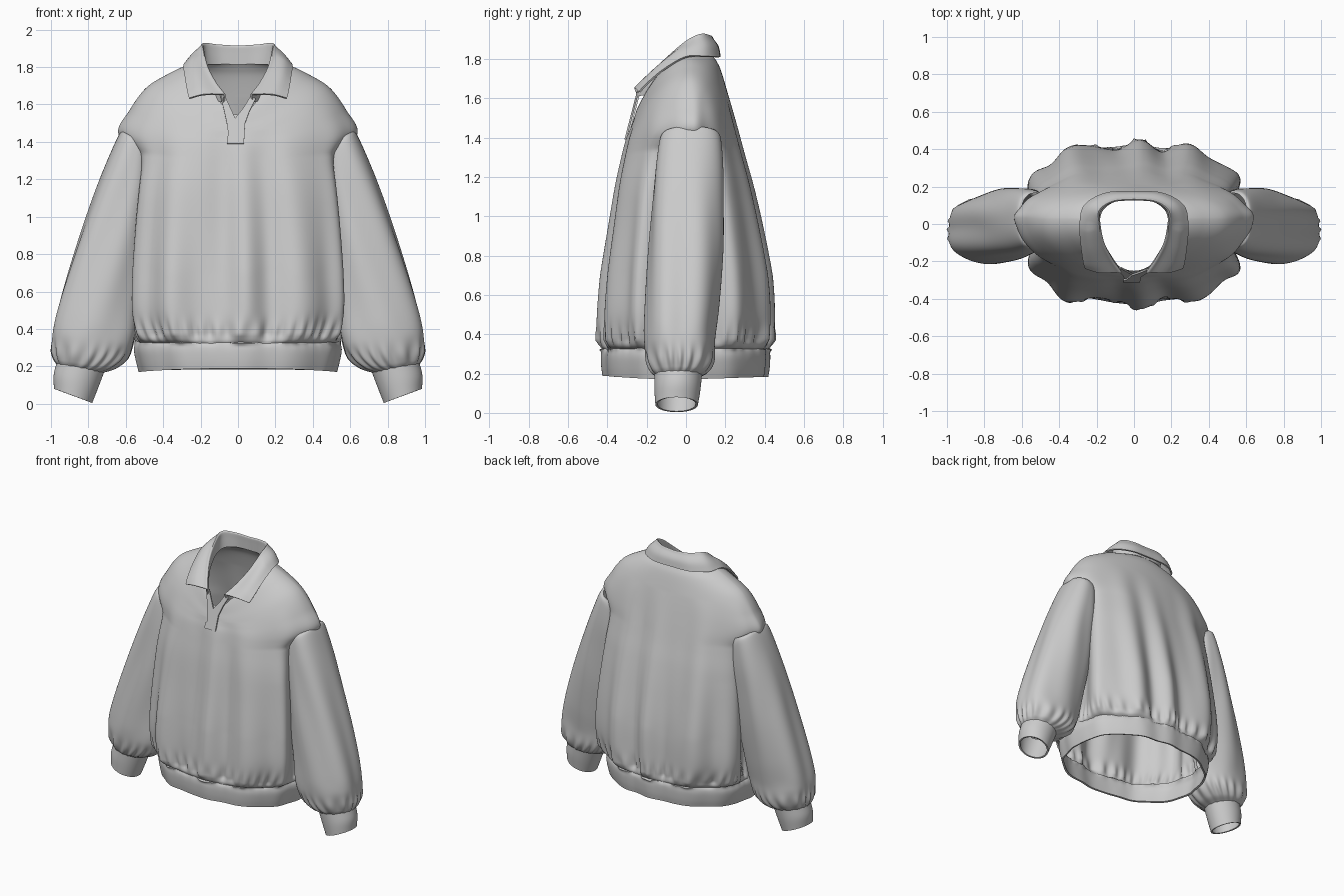
import bpy, math
from mathutils import Vector
from math import cos, sin, pi, exp

if "Cube" in bpy.data.objects:
    bpy.data.objects.remove(bpy.data.objects["Cube"])


def spline(rows, steps):
    """Catmull-Rom resampling of rows of numbers."""
    p = [Vector(r) for r in rows]
    p = [2 * p[0] - p[1]] + p + [2 * p[-1] - p[-2]]
    out = []
    for i in range(1, len(p) - 2):
        a, b, c, d = p[i - 1:i + 3]
        for k in range(steps):
            t = k / steps
            out.append(.5 * (2 * b + (c - a) * t + (2 * a - 5 * b + 4 * c - d) * t * t
                             + (3 * b - a - 3 * c + d) * t ** 3))
    return out + [p[-2]]


def rounded(t, n):
    """Point on a unit superellipse of squareness n."""
    c, s = cos(t), sin(t)
    k = (abs(c) ** n + abs(s) ** n) ** (-1 / n)
    return c * k, s * k


def grid(name, rows, closed=True, thick=0.0, mirror=False):
    """Skin rows of points into a smooth cloth surface."""
    n = len(rows[0])
    verts = [v for r in rows for v in r]
    faces = [(i * n + j, i * n + (j + 1) % n, (i + 1) * n + (j + 1) % n, (i + 1) * n + j)
             for i in range(len(rows) - 1) for j in range(n if closed else n - 1)]
    me = bpy.data.meshes.new(name)
    me.from_pydata(verts, [], faces)
    me.polygons.foreach_set("use_smooth", [True] * len(faces))
    ob = bpy.data.objects.new(name, me)
    bpy.context.collection.objects.link(ob)
    if thick:
        m = ob.modifiers.new("thickness", 'SOLIDIFY')
        m.thickness, m.offset = thick, 0
        ob.modifiers.new("crisp_edges", 'EDGE_SPLIT').split_angle = math.radians(50)
    if mirror:
        ob.modifiers.new("other_side", 'MIRROR').use_mirror_merge = False
    return ob


def torso_ring(r, folds=1.0, segs=240):
    """One loop round the torso, sagging at the front where the neck opens."""
    a, zs, yf, zf, yb, zb, groove, n = r
    ys = .03 * min(1, max(0, (zs - 1.1) / .3))
    fade = min(1, max(0, (1.65 - zs) / .95))
    wide = .38 if groove > 0 else .6
    pts = []
    for j in range(segs):
        t = 2 * pi * j / segs
        c, s = cos(t), sin(t)
        C, S = rounded(t, n)
        f = t - pi / 2
        d = folds * (.026 * fade * cos(12 * f + .7 * sin(3 * f + 1.5 * zs))
                     + .007 * fade * cos(19 * f + 1 + zs)
                     + .012 * exp(-((zs - .38) / .06) ** 2) * cos(46 * f + 3 * sin(5 * f)))
        d *= min(1, max(.15, (zs - .31) / .06))
        x = a * C - groove * exp(-(S / wide) ** 2) * (1 if C > 0 else -1) * min(1, abs(C) * 4)
        if S < 0:
            y, z = ys + (yf - ys) * -S, zs + (zf - zs) * abs(S) ** 2.1
        else:
            y, z = ys + (yb - ys) * S, zs + (zb - zs) * S
        pts.append((x + d * c * .6, y + d * s, z))
    return pts


# Torso: side x, side z, front y, front z, back y, back z, armhole groove, squareness
torso = [
    (.535, .32, -.415, .32, .41, .32, 0, 2.3),
    (.57, .36, -.425, .36, .42, .36, .03, 2.6),
    (.60, .50, -.422, .50, .422, .50, .09, 2.9),
    (.60, .70, -.405, .70, .41, .70, .10, 2.9),
    (.585, .95, -.372, .95, .37, .95, .10, 2.9),
    (.565, 1.15, -.345, 1.15, .33, 1.15, .09, 2.9),
    (.545, 1.30, -.322, 1.28, .293, 1.30, .05, 2.8),
    (.53, 1.44, -.302, 1.38, .257, 1.45, -.105, 2.6),
    (.52, 1.57, -.287, 1.43, .227, 1.57, -.058, 2.4),
    (.475, 1.69, -.275, 1.47, .20, 1.67, -.015, 2.1),
    (.37, 1.765, -.264, 1.50, .175, 1.75, 0, 2),
    (.27, 1.81, -.255, 1.53, .155, 1.79, 0, 2),
    (.195, 1.82, -.25, 1.545, .135, 1.82, 0, 2)]
grid("torso", [torso_ring(r) for r in spline(torso, 10)])

# Ribbed hem band
hem = [(.535, .335, -.415, .325, .412, .325, 0, 2.3),
       (.545, .29, -.42, .285, .415, .285, 0, 2.3),
       (.535, .23, -.418, .235, .412, .23, 0, 2.3),
       (.52, .172, -.412, .19, .405, .185, 0, 2.3)]
grid("hem_band", [torso_ring(r, 1.5) for r in spline(hem, 4)], thick=.014)


def sleeve_ring(r, gather=0.0, fold=0.0, n=2.0, segs=120):
    """Tilted loop from an outer and an inner point plus a depth range."""
    xo, zo, xi, zi, y0, y1 = r
    pts = []
    for j in range(segs):
        t = 2 * pi * j / segs
        k = 1 + gather * cos(17 * t + 2 * sin(3 * t)) + fold * cos(6 * t + 1.5 + 3 * zo)
        c, s = rounded(t, n)
        pts.append(((xo + xi) / 2 + k * c * (xo - xi) / 2, (y0 + y1) / 2 + k * s * (y1 - y0) / 2,
                    (zo + zi) / 2 + k * c * (zo - zi) / 2))
    return pts


# Sleeves: outer x, outer z, inner x, inner z, front y, back y
sleeve = [
    (.605, 1.455, .45, 1.38, -.115, .165),
    (.632, 1.445, .46, 1.30, -.135, .18),
    (.69, 1.32, .46, 1.15, -.155, .19),
    (.765, 1.13, .47, 1.0, -.17, .19),
    (.858, .86, .49, .76, -.19, .185),
    (.94, .60, .53, .50, -.205, .165),
    (.985, .42, .55, .35, -.21, .145),
    (.995, .30, .585, .25, -.20, .14),
    (.985, .24, .65, .19, -.18, .115),
    (.968, .21, .72, .165, -.155, .075)]
rows = spline(sleeve, 8)
grid("sleeve", [sleeve_ring(r, .045 * exp(-((r[1] - .27) / .06) ** 2),
                            .028 * max(0, min(1, (1.45 - r[1]) * 2, (r[1] - .2) * 4)),
                            2.0 + .5 * max(0, min(1, (r[1] - .21) * 6))) for r in rows], mirror=True)

# Cuffs
cuff = [(.965, .215, .72, .175, -.155, .075), (.98, .15, .75, .095, -.155, .068),
        (.978, .08, .785, .006, -.15, .055)]
grid("cuff", [sleeve_ring(r) for r in spline(cuff, 4)], thick=.012, mirror=True)

# Collar: neck seam, fold line and falling edge at stations from back to front
stations = [
    ((0, .135, 1.815), (0, .132, 1.908), (0, .172, 1.81)),
    ((.10, .125, 1.815), (.11, .122, 1.915), (.15, .163, 1.81)),
    ((.17, .075, 1.81), (.183, .075, 1.922), (.262, .10, 1.813)),
    ((.187, 0, 1.78), (.185, 0, 1.885), (.288, 0, 1.81)),
    ((.165, -.10, 1.71), (.165, -.10, 1.80), (.282, -.11, 1.748)),
    ((.12, -.18, 1.63), (.12, -.19, 1.715), (.27, -.20, 1.672)),
    ((.075, -.245, 1.61), (.072, -.26, 1.652), (.26, -.236, 1.632))]
edges = [spline([s[i] for s in stations], 6) for i in range(3)]
half = []
for low, top, out in zip(*edges):
    roll = top.lerp(out, .15) + Vector((0, 0, .004))
    belly = top.lerp(out, .6) + Vector((0, -.012 if top.y < 0 else .006, .012))
    half.append(spline([low, low.lerp(top, .6), top, roll, belly, out], 4))
flip = [[Vector((-v.x, v.y, v.z)) for v in r] for r in half[:0:-1]]
grid("collar", flip + half, closed=False, thick=.01)


# Placket flaps: each row is z at left, x left, z at right, x right
def flap(name, spans, lift):
    y = lambda z: -.303 + .26 * (z - 1.38) - lift
    rows = []
    for zl, xl, zr, xr in spans:
        l, r = Vector((xl, y(zl), zl)), Vector((xr, y(zr), zr))
        rows.append([l.lerp(r, i / 6) for i in range(7)])
    grid(name, rows, closed=False, thick=.01)


flap("under_placket", [(1.43, -.05, 1.43, .02), (1.50, -.06, 1.52, -.012),
                       (1.57, -.075, 1.57, -.035), (1.645, -.095, 1.645, -.07)], 0)
flap("over_placket", [(1.39, -.058, 1.39, .032), (1.43, -.056, 1.43, .034),
                      (1.44, -.04, 1.44, .034), (1.53, -.012, 1.50, .038),
                      (1.58, .028, 1.56, .06), (1.645, .068, 1.63, .095)], .008)
